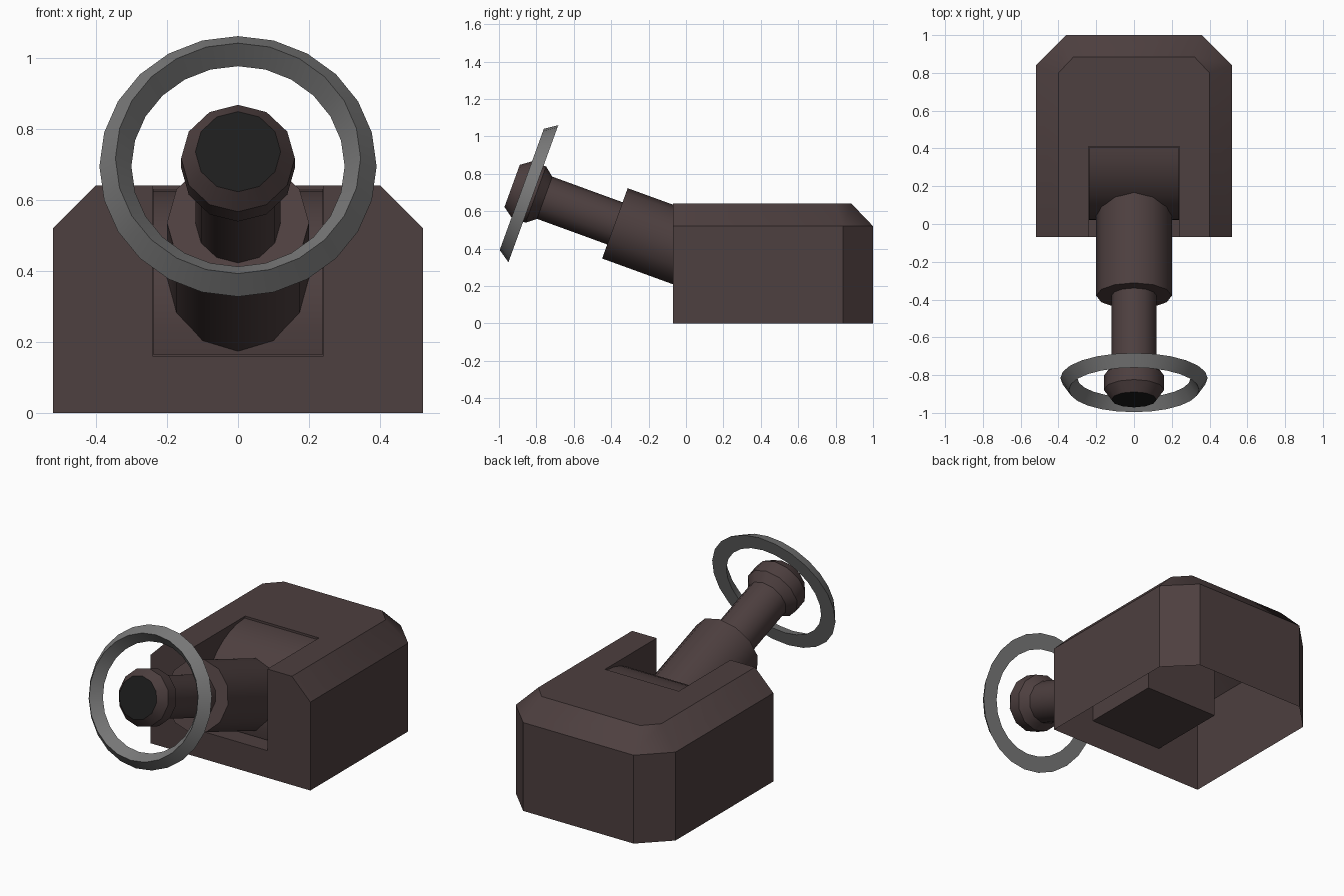
import bpy, bmesh, math
from mathutils import Matrix

if "Cube" in bpy.data.objects:
    bpy.data.objects.remove(bpy.data.objects["Cube"])


def material(name, rgb):
    m = bpy.data.materials.new(name)
    m.diffuse_color = (*rgb, 1)
    m.use_nodes = True
    m.node_tree.nodes["Principled BSDF"].inputs["Base Color"].default_value = m.diffuse_color
    return m


BROWN = material("dark_brown", (0.075, 0.05, 0.05))
BLACK = material("black_cap", (0.012, 0.012, 0.012))
GREY = material("dark_grey", (0.2, 0.2, 0.2))


def make(name, verts, faces, mats, angle=35):
    mesh = bpy.data.meshes.new(name)
    mesh.from_pydata(verts, [], faces)
    bm = bmesh.new()
    bm.from_mesh(mesh)
    bmesh.ops.recalc_face_normals(bm, faces=bm.faces)
    bm.to_mesh(mesh)
    bm.free()
    ob = bpy.data.objects.new(name, mesh)
    bpy.context.collection.objects.link(ob)
    for m in mats:
        mesh.materials.append(m)
    bpy.ops.object.select_all(action='DESELECT')
    ob.select_set(True)
    bpy.context.view_layer.objects.active = ob
    bpy.ops.object.shade_smooth_by_angle(angle=math.radians(angle))
    return ob


# Column frame: local z runs forward and up along the tilted column
COLUMN = Matrix.Translation((0, -0.38, 0.535)) @ Matrix.Rotation(math.radians(70), 4, 'X')


def lathe(name, profile, sides, mats, closed=False):
    """Spin (distance along column, radius) points; closed makes a ring."""
    verts, n = [], len(profile)
    for t, r in profile:
        for i in range(sides):
            a = 2 * math.pi * i / sides
            verts.append((r * math.cos(a), r * math.sin(a), t))
    faces = []
    for k in range(n if closed else n - 1):
        for i in range(sides):
            j, m = (i + 1) % sides, (k + 1) % n
            faces.append((k * sides + i, k * sides + j, m * sides + j, m * sides + i))
    if not closed:
        faces += [tuple(range(sides)), tuple(range((n - 1) * sides, n * sides))]
    ob = make(name, verts, faces, mats)
    ob.matrix_world = COLUMN
    return ob


# Housing: open-bottomed shell with chamfered sides and back, notched at the front
def plan(half, z):
    right = [(x, y, z) for x, y in half]
    return right + [(-x, y, z) for x, y, z in reversed(right)]


wide = [(0.52, -0.07), (0.52, 0.84), (0.36, 1.0)]
narrow = [(0.40, -0.07), (0.40, 0.80), (0.32, 0.885)]
notch = [(0.24, -0.07), (0.24, 0.41)]
verts = plan(wide, 0) + plan(wide, 0.52) + plan(narrow, 0.64)
verts += plan(notch, 0.64) + plan(notch, 0.16)       # 18-21 rim, 22-25 floor
faces = [(6 * k + i, 6 * k + i + 1, 6 * k + i + 7, 6 * k + i + 6)
         for k in range(2) for i in range(5)]
faces += [(12, 13, 14, 15, 16, 17, 21, 20, 19, 18),          # top
          (0, 6, 12, 18, 22, 25, 21, 17, 11, 5),             # front
          (22, 23, 24, 25)]                                  # notch floor
faces += [(18 + i, 19 + i, 23 + i, 22 + i) for i in range(3)]  # notch walls
make("housing", verts, faces, [BROWN])

# Curved block filling the back of the notch
arc = []
for i in range(11):
    a = math.radians(193 - 10.3 * i)
    arc.append((0.40 + 0.38 * math.cos(a), 0.25 + 0.38 * math.sin(a)))
arc += [(0.405, 0.63), (0.405, 0.165)]
n = len(arc)
verts = [(x, y, z) for x in (-0.239, 0.239) for y, z in arc]
faces = [tuple(range(n)), tuple(range(n, 2 * n))]
faces += [(i, (i + 1) % n, n + (i + 1) % n, n + i) for i in range(n)]
make("pivot_block", verts, faces, [BROWN])

# Column sleeve, then shaft with its hub
lathe("column_sleeve", [(-0.51, 0.2), (0, 0.2)], 12, [BROWN])
hub = lathe("shaft_and_hub", [(-0.05, 0.12), (0.40, 0.12), (0.45, 0.16),
                              (0.53, 0.16), (0.585, 0.12)], 12, [BROWN, BLACK])
hub.data.polygons[-1].material_index = 1

# Wheel rim: ring with a triangular section
lathe("wheel_rim", [(0.464, 0.39), (0.53, 0.345), (0.464, 0.30)], 24, [GREY], closed=True)
